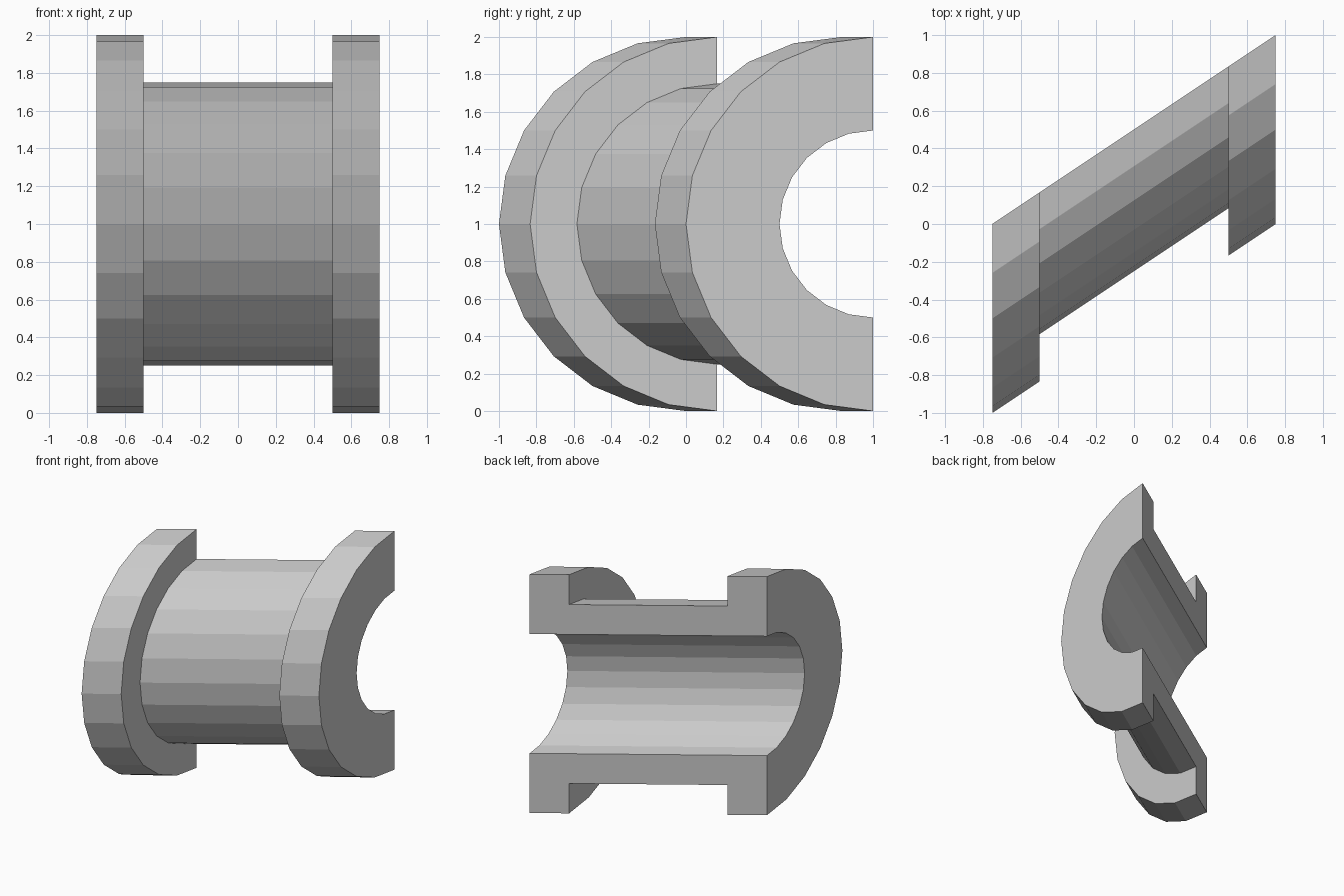
import bpy
import bmesh
from math import sin, cos, pi

if "Cube" in bpy.data.objects:
    bpy.data.objects.remove(bpy.data.objects["Cube"])

SEGMENTS = 12        # flat sides in the half turn
SLOPE = 2 / 3        # sideways shear of y along x

# Wall cross-section as (x, radius): bore, end flanges and thinner barrel
profile = [(-0.75, 0.5), (0.75, 0.5), (0.75, 1.0), (0.5, 1.0),
           (0.5, 0.75), (-0.5, 0.75), (-0.5, 1.0), (-0.75, 1.0)]

bm = bmesh.new()

# Sweep the section through a half turn towards the front, skewed along x
rings = []
for i in range(SEGMENTS + 1):
    a = pi * i / SEGMENTS
    rings.append([bm.verts.new((x, SLOPE * (x + 0.75) - r * sin(a), 1 + r * cos(a)))
                  for x, r in profile])

n = len(profile)
for r0, r1 in zip(rings, rings[1:]):
    for j in range(n):
        k = (j + 1) % n
        bm.faces.new((r0[j], r0[k], r1[k], r1[j]))

# Flat cut faces at the top and bottom of the split
bm.faces.new(rings[0])
bm.faces.new(rings[-1])
bmesh.ops.recalc_face_normals(bm, faces=bm.faces)

mesh = bpy.data.meshes.new("skewed_half_bushing")
bm.to_mesh(mesh)
bm.free()
bushing = bpy.data.objects.new("skewed_half_bushing", mesh)
bpy.context.collection.objects.link(bushing)
